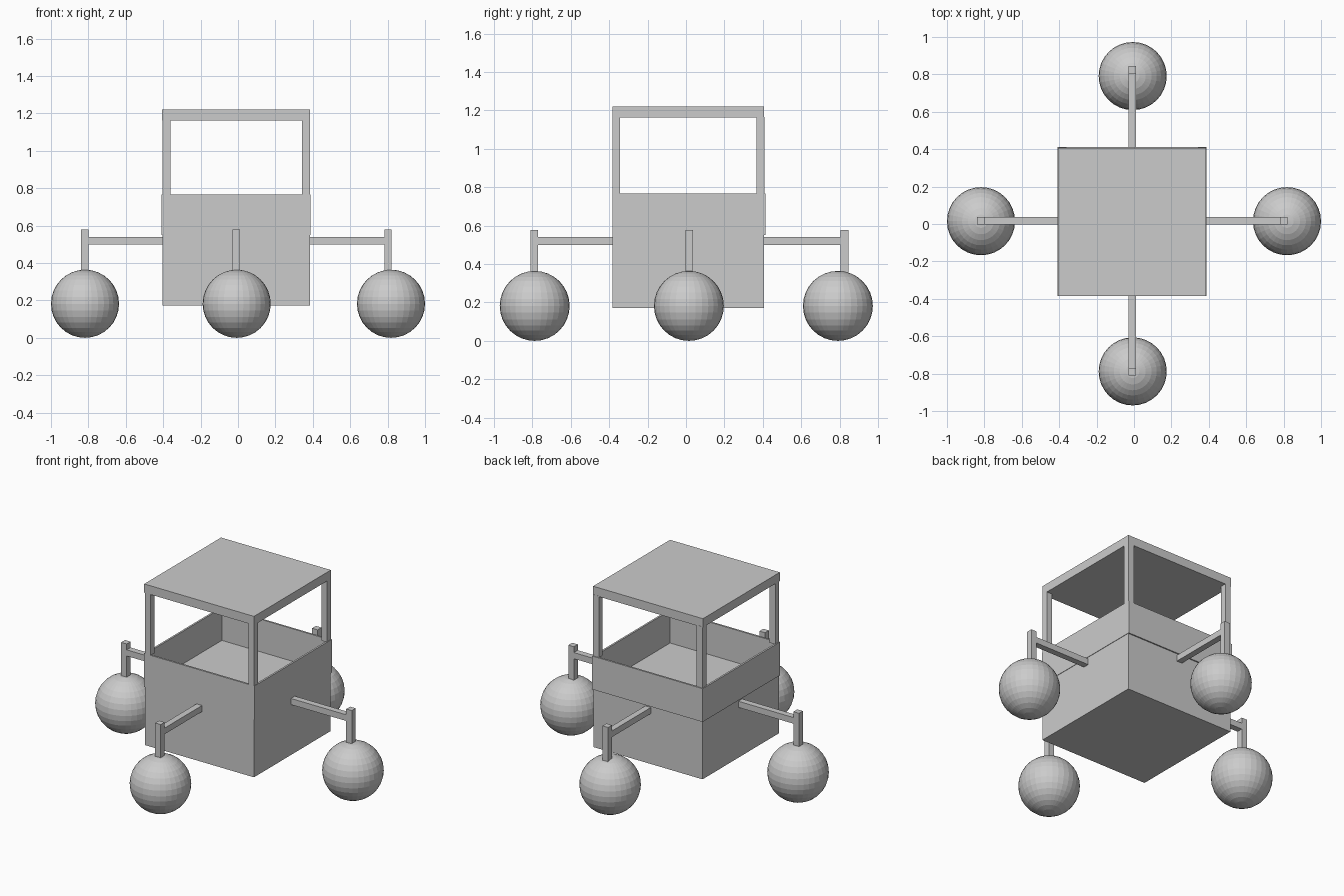
import bpy, bmesh
from mathutils import Matrix, Vector

if "Cube" in bpy.data.objects:
    bpy.data.objects.remove(bpy.data.objects["Cube"])

grey = bpy.data.materials.new("light grey")
grey.diffuse_color = (0.6, 0.6, 0.6, 1)
grey.use_nodes = True
grey.node_tree.nodes["Principled BSDF"].inputs["Base Color"].default_value = grey.diffuse_color


def finish(name, bm):
    me = bpy.data.meshes.new(name)
    bm.to_mesh(me)
    bm.free()
    me.materials.append(grey)
    ob = bpy.data.objects.new(name, me)
    bpy.context.collection.objects.link(ob)
    return ob


def box(name, x, y, z):
    """Box given by its (min, max) range on each axis."""
    lo, hi = Vector((x[0], y[0], z[0])), Vector((x[1], y[1], z[1]))
    bm = bmesh.new()
    bmesh.ops.create_cube(bm, size=1)
    bmesh.ops.scale(bm, vec=hi - lo, verts=bm.verts)
    bmesh.ops.translate(bm, vec=(lo + hi) / 2, verts=bm.verts)
    return finish(name, bm)


def ball(name, centre, radius=0.182):
    bm = bmesh.new()
    bmesh.ops.create_uvsphere(bm, u_segments=32, v_segments=16, radius=radius,
                              matrix=Matrix.Translation(centre))
    return finish(name, bm)


# body block, its top is the cabin floor
X0, X1, Y0, Y1 = -0.403, 0.384, -0.384, 0.405
box("lower_body", (X0, X1), (Y0, Y1), (0.172, 0.555))

# thin cabin walls, left and back ones overhang a little
T = 0.012
WZ = (0.55, 0.767)
box("front_wall", (X0 - 0.004, X1), (Y0, Y0 + T), WZ)
box("back_wall", (X0 - 0.004, X1), (0.413 - T, 0.413), WZ)
box("left_wall", (X0 - 0.006, X0 - 0.006 + T), (Y0, 0.413), WZ)
box("right_wall", (X1 + 0.003 - T, X1 + 0.003), (Y0, 0.413), WZ)

# corner posts and roof
P = 0.041
for side, px in (("left", X0), ("right", X1 - P)):
    for end, py in (("front", Y0), ("back", Y1 - P + 0.003)):
        box(f"{end}_{side}_post", (px, px + P), (py, py + P), (0.765, 1.167))
box("roof", (X0 - 0.004, X1), (Y0, 0.407), (1.163, 1.22))

# wheel arms
AZ = (0.5, 0.54)
SX, SY = (-0.03, 0.01), (-0.003, 0.037)
box("left_arm", (-0.805, X0 + 0.002), SY, AZ)
box("right_arm", (X1 - 0.002, 0.79), SY, AZ)
box("front_arm", SX, (-0.78, Y0 + 0.002), AZ)
box("back_arm", SX, (Y1 - 0.002, 0.812), AZ)

# upright struts
UZ = (0.33, 0.578)
box("left_strut", (-0.84, -0.80), SY, UZ)
box("right_strut", (0.782, 0.822), SY, UZ)
box("front_strut", SX, (-0.81, -0.77), UZ)
box("back_strut", SX, (0.805, 0.845), UZ)

# ball wheels
for name, x, y in (("left", -0.818, 0.015), ("right", 0.818, 0.015),
                   ("front", -0.007, -0.788), ("back", -0.007, 0.791)):
    ball(f"{name}_wheel", (x, y, 0.182))
